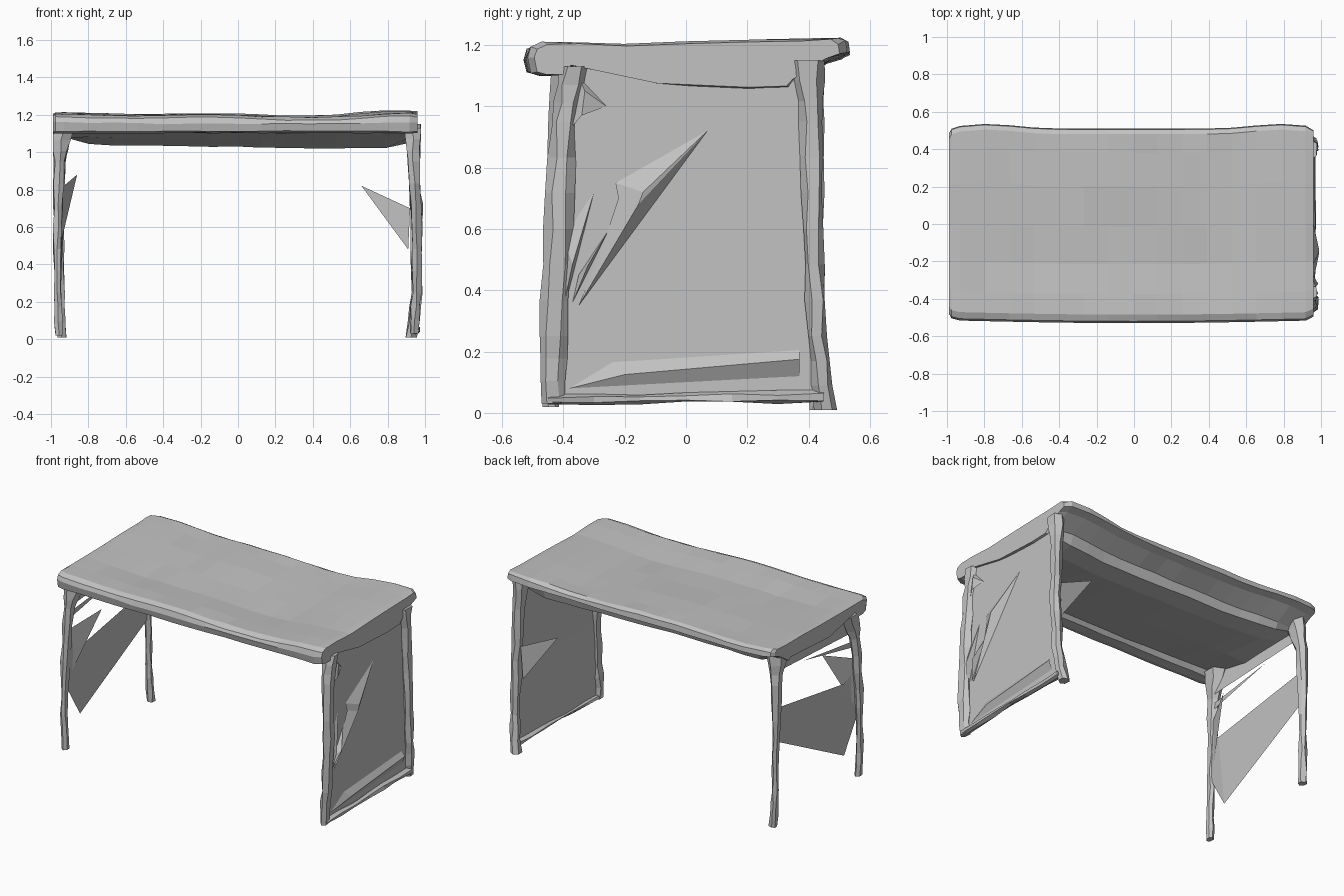
import bpy, bmesh, math, random

random.seed(4)
if "Cube" in bpy.data.objects:
    bpy.data.objects.remove(bpy.data.objects["Cube"])

grey = bpy.data.materials.new("plain grey")
grey.use_nodes = True
colour = (0.54, 0.54, 0.54, 1)
grey.diffuse_color = colour
grey.node_tree.nodes["Principled BSDF"].inputs["Base Color"].default_value = colour


def build(name, verts, faces):
    mesh = bpy.data.meshes.new(name)
    mesh.from_pydata(verts, [], faces)
    mesh.materials.append(grey)
    obj = bpy.data.objects.new(name, mesh)
    bpy.context.collection.objects.link(obj)
    return obj


def loft(name, rings):
    """Skin closed rings of equal length and cap both ends."""
    n = len(rings[0])
    verts = [p for ring in rings for p in ring]
    faces = [(r * n + i, r * n + (i + 1) % n, (r + 1) * n + (i + 1) % n, (r + 1) * n + i)
             for r in range(len(rings) - 1) for i in range(n)]
    faces += [tuple(range(n))[::-1], tuple(range(len(verts) - n, len(verts)))]
    obj = build(name, verts, faces)
    bm = bmesh.new()
    bm.from_mesh(obj.data)
    bmesh.ops.recalc_face_normals(bm, faces=bm.faces)
    bm.to_mesh(obj.data)
    bm.free()
    return obj


def bar(name, path, sides=6, steps=3, rough=0.006):
    """Uneven post: path rows are centre x, y, z and half sizes in the two cross directions."""
    dense = []
    for a, b in zip(path, path[1:]):
        dense += [[u + (v - u) * k / steps for u, v in zip(a, b)] for k in range(steps)]
    dense.append(path[-1])
    along_y = abs(path[-1][1] - path[0][1]) > abs(path[-1][2] - path[0][2])
    rings = []
    for x, y, z, h, w in dense:
        ring = []
        for i in range(sides):
            t = math.tau * (i + 0.5) / sides
            c = h * math.cos(t) * 1.1 + random.uniform(-rough, rough)
            s = w * math.sin(t) * 1.1 + random.uniform(-rough, rough)
            ring.append((x + c, y, z + s) if along_y else (x + c, y + s, z))
        rings.append(ring)
    return loft(name, rings)


# Table top: a soft slab with wavy edges and a sagging underside behind a front lip
profile = [(-.47, 1.10), (-.505, 1.11), (-.515, 1.15), (-.505, 1.18), (-.47, 1.195),
           (-.36, 1.193), (-.2, 1.19), (0, 1.192), (.2, 1.197), (.38, 1.20), (.48, 1.203),
           (.505, 1.19), (.51, 1.155), (.46, 1.14), (.35, 1.085), (.33, 1.035),
           (.2, 1.03), (-.1, 1.075), (-.39, 1.125), (-.41, 1.10)]
stations = [(-.99, .93), (-.975, .98)] + [(-.93 + i * .132, 1) for i in range(15)] + [(.96, .96)]
rings = []
for x, shrink in stations:
    bump = math.exp(-((abs(x) - .78) / .2) ** 2)
    end = max(0, (abs(x) - .8) / .17)
    ring = []
    for y, z in profile:
        yy = y * shrink + (bump * .025 if y > 0 else -.015 * math.cos(x * 1.6))
        zz = z + .012 * x * x + .012 * bump * (y + .5) * (1 if x > 0 else .5)
        if z > 1.17:
            zz += .005 * math.cos((x + .2) * 6) - .008 * math.exp(-((x - .5) / .25) ** 2)
            zz -= .012 * (1 - shrink) / .07
            zz -= .015 * math.exp(-((y + .15) / .15) ** 2) * (1 - x * x)
        elif z < 1.05:
            zz += min(1, end) * .05 - .03 * x * (x > 0)
        elif z < 1.12:
            zz += .015 * (1 - x * x) - .012
        ring.append((x, yy, zz + random.uniform(-.003, .003)))
    rings.append(ring)
loft("table_top", rings)

# Posts at the four corners, flared under the top
bar("panel_front_post", [(.94, -.435, .03, .022, .035), (.955, -.435, .25, .025, .042),
                         (.955, -.415, .6, .028, .042), (.94, -.4, .95, .03, .036),
                         (.935, -.365, 1.13, .045, .045)])
bar("panel_back_post", [(.93, .455, .01, .03, .032), (.955, .43, .25, .028, .03),
                        (.955, .415, .6, .03, .03), (.94, .41, .95, .03, .035),
                        (.935, .395, 1.15, .042, .055)])
bar("open_front_leg", [(-.955, -.44, .02, .022, .022), (-.965, -.445, .25, .02, .022),
                       (-.965, -.43, .6, .02, .03), (-.955, -.41, .95, .028, .038),
                       (-.935, -.36, 1.12, .055, .075)])
bar("open_back_leg", [(-.945, .43, .01, .024, .022), (-.95, .425, .25, .02, .022),
                      (-.955, .42, .6, .024, .024), (-.95, .41, .95, .03, .035),
                      (-.93, .37, 1.14, .055, .075)])

# Solid side panel between the two posts, running up into the top
build("side_panel", [(.94, -.45, .05), (.945, .44, .06), (.945, .42, .55), (.945, .4, 1.16),
                     (.945, -.37, 1.14), (.945, -.42, .55)],
      [(0, 1, 2, 5), (5, 2, 3, 4)])
bar("bottom_rail", [(.945, -.45, .045, .022, .014), (.95, 0, .05, .018, .014),
                    (.945, .45, .052, .025, .016)])

# Sloping ledge low on the panel
build("panel_ledge", [(.945, -.38, .08), (.945, -.24, .165), (.945, .37, .205),
                      (.968, .37, .175), (.97, -.2, .125), (.945, .37, .12)],
      [(0, 4, 1), (4, 3, 2, 1), (0, 5, 3, 4)])

# Splinter standing out of the panel and the blade trailing below it
build("panel_splinter", [(.95, -.23, .75), (.945, .07, .92), (.99, -.14, .72), (.99, -.155, .68),
                         (.955, -.22, .7), (.95, -.35, .35), (.945, -.28, .52)],
      [(0, 2, 1), (0, 4, 3, 2), (1, 2, 3), (1, 3, 5), (6, 5, 3, 4)])

# Upright fins along the front post
for i, (y, low, high) in enumerate([(-.37, .25, .72), (-.32, .36, .6)]):
    build(f"post_fin_{i + 1}", [(.945, y - .05, low), (.985, y, (low + high) / 2),
                                (.945, y + .07, high), (.95, y - .03, high - .15)],
          [(0, 1, 2), (0, 3, 1), (3, 2, 1)])

# Gusset under the top at the front post
build("front_gusset", [(.93, -.36, 1.12), (.97, -.33, 1.05), (.945, -.26, 1.0),
                       (.97, -.34, .97), (.94, -.4, .9)],
      [(0, 1, 4), (0, 2, 1), (1, 2, 3), (1, 3, 4)])

# Shard pointing inward from the back post
build("inner_shard", [(.92, .42, .7), (.91, .41, .48), (.66, .4, .82)], [(0, 1, 2)])

# Torn sheet hanging between the open legs
build("torn_sheet", [(-.95, -.43, .74), (-.955, -.43, .42), (-.95, -.3, .2), (-.945, .42, .57),
                     (-.94, .41, .78), (-.93, -.33, .66)],
      [(0, 1, 5), (1, 2, 5), (5, 2, 3, 4)])
build("sheet_spike", [(-.955, -.42, .8), (-.95, -.4, .5), (-.86, -.2, .88)], [(0, 1, 2)])

# Apron on the open side with a ragged strip below it
build("open_apron", [(-.95, -.39, 1.12), (-.95, .4, 1.15), (-.945, .4, 1.02), (-.93, -.38, .97)],
      [(0, 1, 2, 3)])
build("apron_strip", [(-.945, -.4, .88), (-.935, .1, .98), (-.945, -.4, .92)], [(0, 1, 2)])
